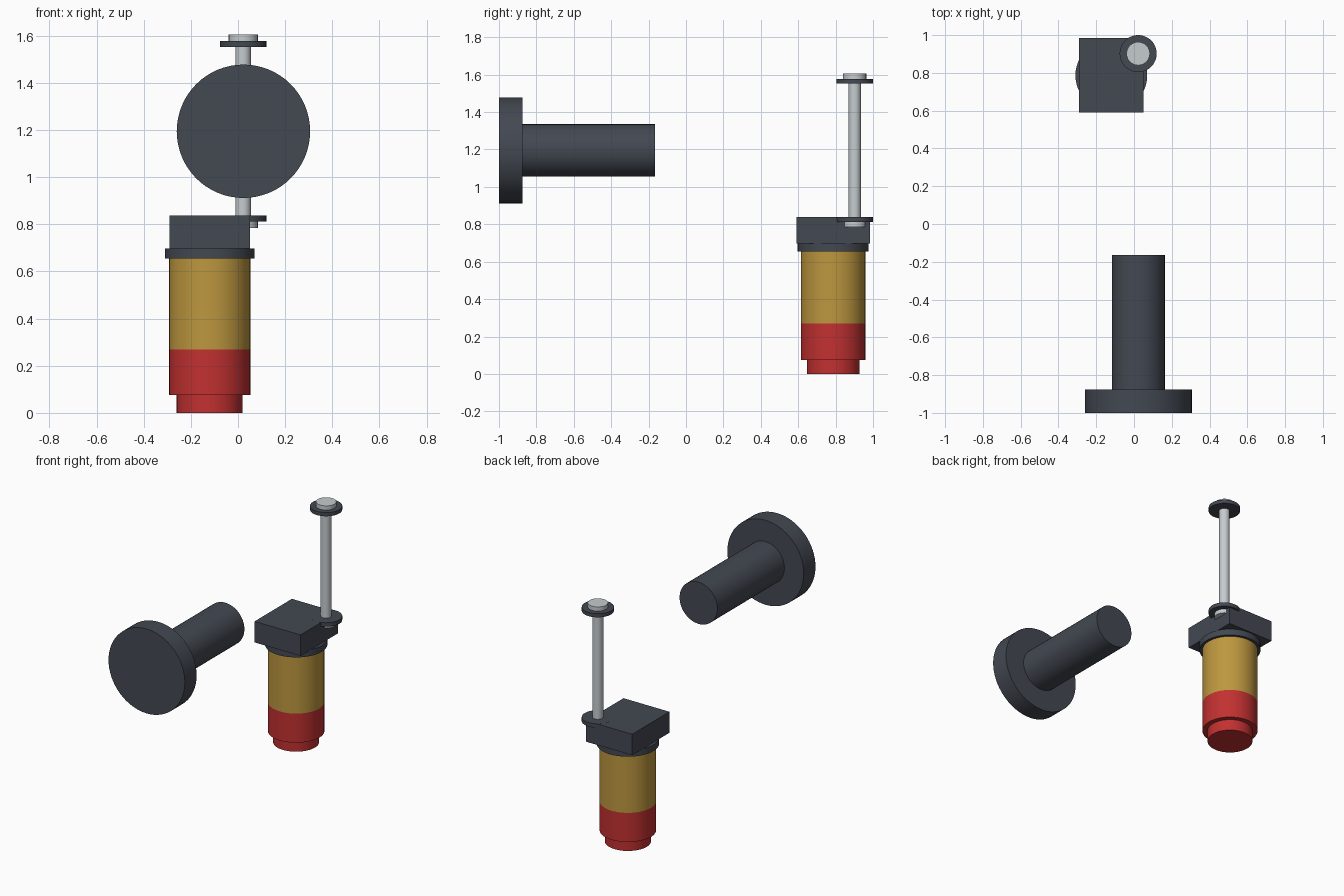
import bpy, math

cube = bpy.data.objects.get("Cube")
if cube:
    bpy.data.objects.remove(cube, do_unlink=True)


def material(name, rgb):
    m = bpy.data.materials.new(name)
    m.use_nodes = True
    m.diffuse_color = (*rgb, 1)
    m.node_tree.nodes["Principled BSDF"].inputs["Base Color"].default_value = (*rgb, 1)
    return m


dark = material("dark grey", (0.056, 0.065, 0.083))
yellow = material("mustard yellow", (0.51, 0.31, 0.05))
red = material("red", (0.54, 0.03, 0.03))
steel = material("light steel", (0.56, 0.60, 0.62))


def cylinder(name, centre, radius, start, end, mat, axis="z", sides=48):
    """Cylinder spanning start to end on its axis; centre gives the other two coordinates."""
    mid = (start + end) / 2
    a, b = centre
    along_y = axis == "y"
    bpy.ops.mesh.primitive_cylinder_add(
        vertices=sides, radius=radius, depth=end - start,
        location=(a, mid, b) if along_y else (a, b, mid),
        rotation=(math.pi / 2 if along_y else 0, 0, 0))
    finish(name, mat)
    bpy.ops.object.shade_smooth_by_angle(angle=math.radians(30))


def box(name, low, high, mat):
    bpy.ops.mesh.primitive_cube_add(
        size=1, location=[(l + h) / 2 for l, h in zip(low, high)])
    bpy.context.object.scale = [h - l for l, h in zip(low, high)]
    finish(name, mat)


def finish(name, mat):
    obj = bpy.context.object
    obj.name = name
    obj.data.materials.append(mat)


# Detached plunger with a wide head, lying along y
plunger = (0.023, 1.195)
cylinder("plunger_head", plunger, 0.283, -1.0, -0.875, dark, "y", 64)
cylinder("plunger_shaft", plunger, 0.14, -0.875, -0.165, dark, "y")

# Upright canister
body = (-0.12, 0.787)
cylinder("canister_foot", body, 0.14, 0, 0.075, red)
cylinder("canister_base", body, 0.172, 0.075, 0.27, red)
cylinder("canister_tube", body, 0.172, 0.27, 0.655, yellow)
cylinder("canister_collar", body, 0.19, 0.655, 0.697, dark)
box("canister_block", (-0.29, 0.59, 0.697), (0.05, 0.985, 0.838), dark)

# Pin through the corner of the block, with a washer and bolt head at both ends
pin = (0.022, 0.902)
cylinder("pin_rod", pin, 0.033, 0.812, 1.552, steel, sides=32)
for end, washer, head in (("lower", (0.812, 0.8385), (0.785, 0.812)),
                          ("upper", (1.552, 1.577), (1.577, 1.605))):
    cylinder(end + "_washer", pin, 0.098, *washer, dark)
    cylinder(end + "_bolt_head", pin, 0.062, *head, steel, sides=24)
